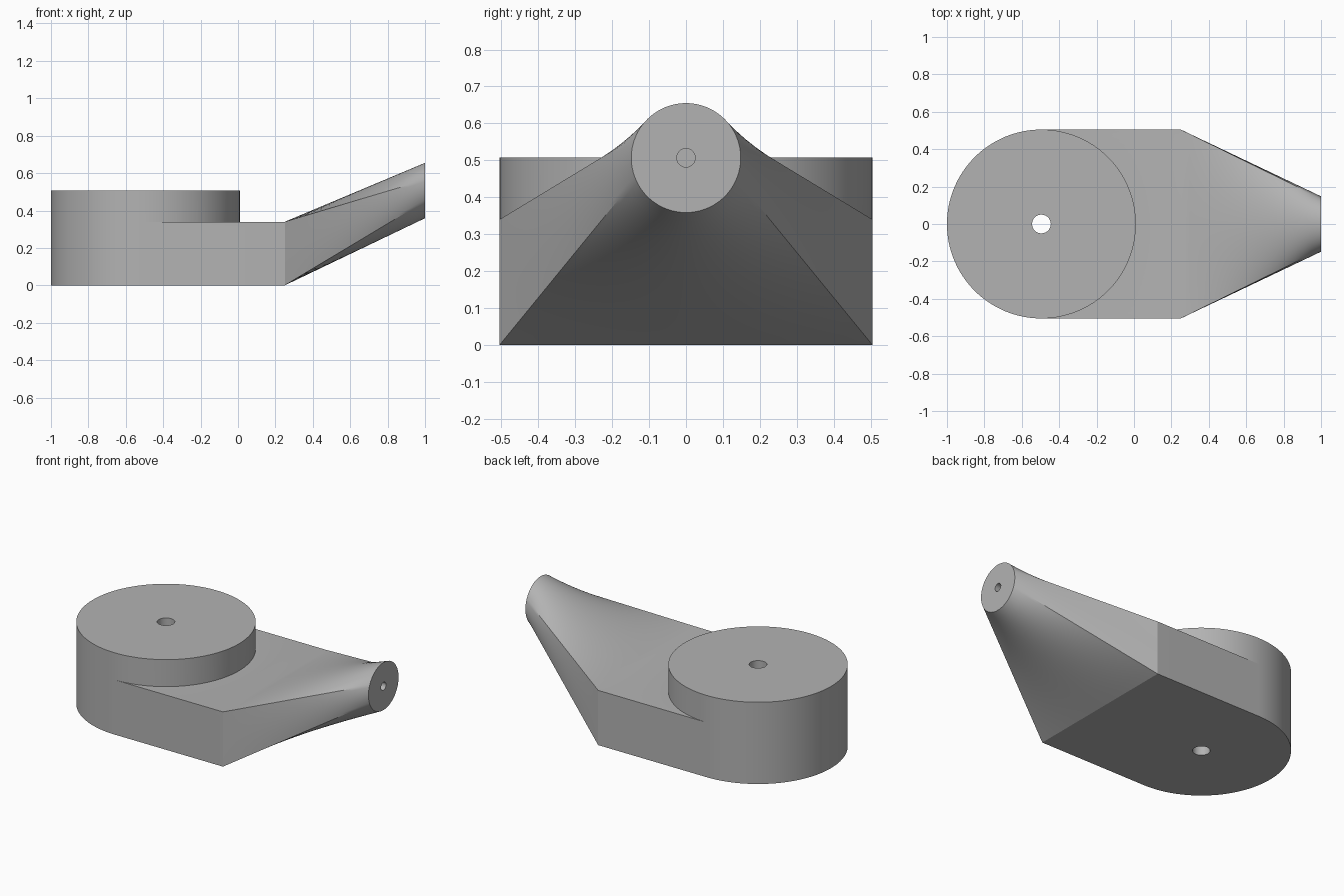
import bpy, bmesh, math
from mathutils import Matrix, Vector

if "Cube" in bpy.data.objects:
    bpy.data.objects.remove(bpy.data.objects["Cube"], do_unlink=True)

R, DISC_X, DISC_H = 0.505, -0.495, 0.508     # round hub
SLAB_H, SLAB_X = 0.34, 0.25                  # flat shelf
TIP_R, TIP_Z = 0.148, 0.507                  # round end of the spout

grey = bpy.data.materials.new("plain grey")
grey.use_nodes = True
grey.diffuse_color = (0.45, 0.45, 0.45, 1)
grey.node_tree.nodes["Principled BSDF"].inputs["Base Color"].default_value = grey.diffuse_color


def add_object(name, bm):
    bmesh.ops.recalc_face_normals(bm, faces=bm.faces)
    mesh = bpy.data.meshes.new(name)
    bm.to_mesh(mesh)
    bm.free()
    mesh.materials.append(grey)
    obj = bpy.data.objects.new(name, mesh)
    bpy.context.collection.objects.link(obj)
    return obj


def cylinder(name, radius, depth, centre, segments, along_x=False):
    bm = bmesh.new()
    turn = Matrix.Rotation(math.pi / 2, 4, "Y") if along_x else Matrix()
    bmesh.ops.create_cone(bm, cap_ends=True, segments=segments, radius1=radius,
                          radius2=radius, depth=depth,
                          matrix=Matrix.Translation(centre) @ turn)
    return add_object(name, bm)


def rectangle_ring():
    """Evenly stepped points round the shelf's end, from its upper left corner."""
    corners = [Vector(c) for c in ((R, SLAB_H), (-R, SLAB_H), (-R, 0), (R, 0))]
    points = []
    for i, steps in enumerate((36, 12, 36, 12)):
        a, b = corners[i], corners[(i + 1) % 4]
        points += [a.lerp(b, k / steps) for k in range(steps)]
    return points


def circle_ring(count):
    angles = [math.pi / 8 + 2 * math.pi * k / count for k in range(count)]
    return [Vector((TIP_R * math.cos(a), TIP_Z + TIP_R * math.sin(a))) for a in angles]


def build_arm():
    """Straight shelf, then a ruled loft from its rectangle to the round tip."""
    bm = bmesh.new()
    square = rectangle_ring()
    circle = circle_ring(len(square))
    steps = 16
    sections = [(DISC_X, 0)]
    sections += [(SLAB_X + (1 - SLAB_X) * k / steps, k / steps) for k in range(steps + 1)]
    rings = []
    for x, t in sections:
        pairs = [s.lerp(c, t) for s, c in zip(square, circle)]
        rings.append([bm.verts.new((x, p.x, p.y)) for p in pairs])
    for a, b in zip(rings, rings[1:]):
        for i in range(len(a)):
            j = (i + 1) % len(a)
            bm.faces.new((a[i], a[j], b[j], b[i]))
    bm.faces.new(rings[0])
    bm.faces.new(rings[-1])
    return add_object("shelf_and_spout", bm)


def combine(body, tool, operation):
    mod = body.modifiers.new(operation.lower(), "BOOLEAN")
    mod.operation, mod.object, mod.solver = operation, tool, "EXACT"
    bpy.context.view_layer.objects.active = body
    bpy.ops.object.modifier_apply(modifier=mod.name)
    bpy.data.objects.remove(tool, do_unlink=True)


# Hub joined to the shelf and spout, then both bores drilled
body = cylinder("hub_with_spout", R, DISC_H, (DISC_X, 0, DISC_H / 2), 128)
combine(body, build_arm(), "UNION")
combine(body, cylinder("hub_bore", 0.05, 2, (DISC_X, 0, 0.3), 48), "DIFFERENCE")
combine(body, cylinder("tip_bore", 0.025, 0.4, (1, 0, TIP_Z), 32, True), "DIFFERENCE")

bpy.ops.object.select_all(action="DESELECT")
body.select_set(True)
bpy.context.view_layer.objects.active = body
bpy.ops.object.shade_smooth_by_angle(angle=math.radians(25))
